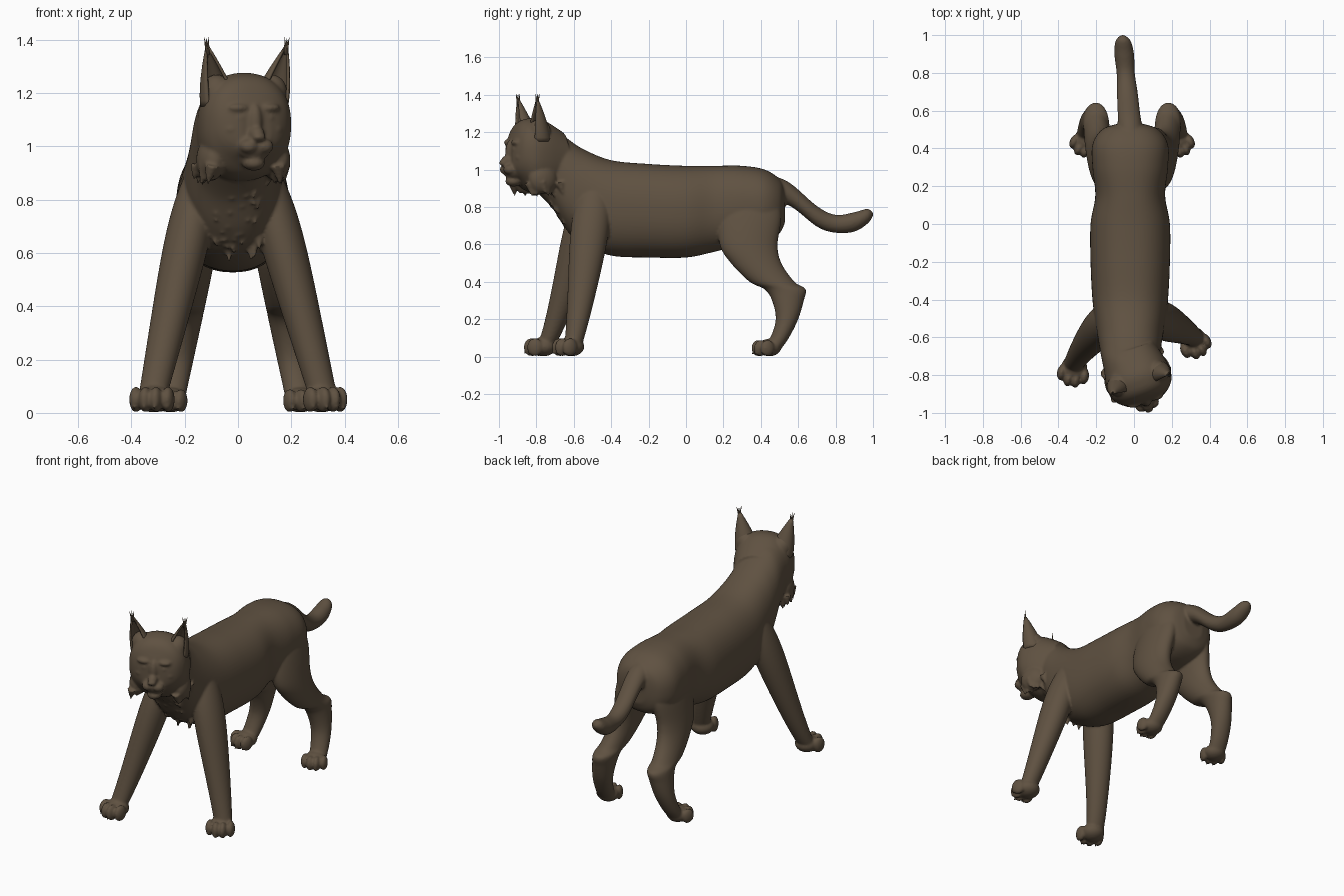
import bpy, bmesh, math, random
from mathutils import Matrix, Vector

if "Cube" in bpy.data.objects:
    bpy.data.objects.remove(bpy.data.objects["Cube"])
random.seed(4)

fur = bpy.data.materials.new("brown_fur")
fur.use_nodes = True
fur.diffuse_color = (.115, .083, .053, 1)
shader = fur.node_tree.nodes["Principled BSDF"]
shader.inputs["Base Color"].default_value = fur.diffuse_color
shader.inputs["Roughness"].default_value = .8

# The head is turned a little towards the model's left
head_frame = Matrix.Translation((.01, -.78, 0)) @ Matrix.Rotation(math.radians(19), 4, 'Z')
world_frame = Matrix.Identity(4)


def make_object(name, bm):
    bmesh.ops.recalc_face_normals(bm, faces=bm.faces)
    for face in bm.faces:
        face.smooth = True
    mesh = bpy.data.meshes.new(name)
    bm.to_mesh(mesh)
    bm.free()
    mesh.materials.append(fur)
    obj = bpy.data.objects.new(name, mesh)
    bpy.context.collection.objects.link(obj)
    return obj


def mix(start, end, t):
    return start + (end - start) * t


def smooth_rows(rows, steps=8):
    """Run a smooth spline through the rows of a profile."""
    ends = [rows[0], *rows, rows[-1]]
    result = []
    for before, here, after, beyond in zip(ends, ends[1:], ends[2:], ends[3:]):
        for step in range(steps):
            t = step / steps
            blend = []
            for a, b, c, d in zip(before, here, after, beyond):
                slope_in, slope_out = (c - a) / 2, (d - b) / 2
                ease = t * t * (3 - 2 * t)
                blend.append(mix(b, c, ease) + slope_in * t * (1 - t)**2
                             - slope_out * t * t * (1 - t))
            result.append(blend)
    return result + [rows[-1]]


def skin(bm, rings):
    """Close a tube of rings, each given as a list of points."""
    rings = [[bm.verts.new(point) for point in ring] for ring in rings]
    for low, high in zip(rings, rings[1:]):
        for k in range(len(low)):
            bm.faces.new((low[k - 1], low[k], high[k], high[k - 1]))
    bm.faces.new(rings[0])
    bm.faces.new(rings[-1])


def oval(centre, across, along, power=2, count=64):
    """Rounded ring spanned by two vectors; more power makes it squarer."""
    def bulge(value):
        return math.copysign(abs(value)**(2 / power), value)
    angles = [math.tau * k / count for k in range(count)]
    return [Vector(centre) + Vector(across) * bulge(math.cos(a))
            + Vector(along) * bulge(math.sin(a)) for a in angles]


def trunk(bm, x, rows, frame=world_frame):
    """Lengthwise form from rows of y, top, bottom and half width."""
    rings = []
    for y, top, bottom, half in smooth_rows(rows):
        ring = oval((x, y, (top + bottom) / 2), (half, 0, 0), (0, 0, (top - bottom) / 2), 2.3)
        rings.append([frame @ point for point in ring])
    skin(bm, rings)


def ball(bm, place, size, frame=world_frame):
    matrix = frame @ Matrix.Translation(place) @ Matrix.Diagonal((*size, 1))
    bmesh.ops.create_uvsphere(bm, u_segments=24, v_segments=16, radius=1, matrix=matrix)


def spike(bm, root, tip, radius, frame=world_frame):
    root, tip = frame @ Vector(root), frame @ Vector(tip)
    line = tip - root
    turn = line.to_track_quat('Z', 'Y').to_matrix().to_4x4()
    bmesh.ops.create_cone(bm, cap_ends=True, segments=8, radius1=radius,
                          radius2=radius / 20, depth=line.length,
                          matrix=Matrix.Translation((root + tip) / 2) @ turn)


def paw(bm, x, y, heading, scale):
    frame = (Matrix.Translation((x, y, 0)) @ Matrix.Rotation(math.radians(heading), 4, 'Z')
             @ Matrix.Scale(scale, 4))
    ball(bm, (0, .02, .057), (.075, .075, .055), frame)
    for toe in (-1.5, -.5, .5, 1.5):
        toe_x, toe_y = toe * .044, toe * toe * .014 - .05
        ball(bm, (toe_x, toe_y, .054), (.026, .045, .052), frame)
        spike(bm, (toe_x, toe_y - .03, .03), (toe_x, toe_y - .05, .01), .01, frame)


bm = bmesh.new()

# Torso and neck
trunk(bm, -.02, [
    (-.82, 1.25, .9, .13), (-.72, 1.23, .8, .15), (-.64, 1.17, .68, .165), (-.55, 1.11, .6, .18),
    (-.4, 1.05, .54, .2), (-.2, 1.03, .53, .21), (0, 1.02, .53, .21),
    (.15, 1.02, .56, .185), (.3, 1.02, .6, .2), (.42, 1, .62, .2),
    (.5, .95, .66, .15), (.53, .9, .72, .07)])

# Tail, hanging in a shallow curve
tail = []
for y, z, radius in smooth_rows([
        (.42, .9, .08), (.55, .87, .062), (.7, .75, .055), (.8, .71, .048),
        (.9, .72, .052), (.97, .75, .04), (1, .76, .01)]):
    tail.append(oval((.02 - y * .08, y, z), (radius, 0, 0), (0, 0, radius)))
skin(bm, tail)

# Front legs taper straight from shoulder to paw, the right one stepping ahead
for side, foot_y, heading in ((1, -.61, 25), (-1, -.76, -10)):
    rings = []
    for step in range(40):
        t = step / 39
        centre = (mix(side * .325, side * .1 - .02, t), mix(foot_y, -.48, t**.8), mix(.04, .97, t))
        taper = 1 - t**6 * .7
        rings.append(oval(centre, (mix(.052, .11, t) * taper, 0, 0),
                          (0, mix(.045, .14, t) * taper, 0)))
    skin(bm, rings)
    paw(bm, side * .32, foot_y - .02, heading, .93)

# Hind legs from rows of height, front and back
for side in (1, -1):
    rings = []
    for z, front, back in smooth_rows([
            (.03, .4, .5), (.1, .45, .55), (.2, .48, .6), (.3, .46, .63), (.36, .42, .64),
            (.4, .34, .58), (.5, .24, .51), (.6, .18, .49), (.75, .18, .51),
            (.88, .25, .48), (.95, .34, .4)]):
        taper = 1 - z**6 * .8
        rings.append(oval((side * (.25 - z / 6) - .01, (front + back) / 2, z),
                          ((.05 + z / 20) * taper, 0, 0), (0, (back - front) / 2, 0)))
    skin(bm, rings)
    paw(bm, side * .25 - .01, .43, side * 22, .85)

# Skull
trunk(bm, 0, [
    (.12, 1.2, .9, .14), (0, 1.27, .87, .17), (-.08, 1.27, .89, .172),
    (-.13, 1.24, .94, .145), (-.16, 1.18, .97, .105), (-.175, 1.13, .99, .06)], head_frame)

# Muzzle, nose bridge, nose and chin
ball(bm, (0, -.15, 1), (.07, .055, .055), head_frame)
ball(bm, (0, -.165, 1.09), (.028, .03, .07), head_frame)
ball(bm, (0, -.185, 1.045), (.03, .035, .03), head_frame)
ball(bm, (0, -.212, 1.035), (.026, .018, .016), head_frame)
ball(bm, (0, -.15, .937), (.042, .045, .028), head_frame)
for side in (1, -1):
    # Lip, brow, cheekbone, eye, ear root and jowl
    ball(bm, (side * .03, -.18, 1), (.036, .036, .028), head_frame)
    ball(bm, (side * .06, -.15, 1.145), (.045, .032, .018), head_frame)
    ball(bm, (side * .08, -.14, 1.065), (.04, .03, .026), head_frame)
    ball(bm, (side * .058, -.155, 1.108), (.022, .022, .014), head_frame)
    ball(bm, (side * .11, -.04, 1.2), (.058, .06, .07), head_frame)
    ball(bm, (side * .13, -.03, .95), (.05, .08, .08), head_frame)
    # Cheek ruff
    for lock in range(9):
        x, y = side * random.uniform(.1, .16), lock / 50 - .1
        tip = (x + side * .015, y + .015, random.uniform(.845, .875))
        spike(bm, (x, y, .93), tip, .03, head_frame)

# Chest fur
for lock in range(30):
    x, z = random.uniform(-.09, .08), random.uniform(.58, .84)
    y = -.15 - z * .68
    spike(bm, (x, y, z + .03), (x, y - .015, z - .03), .018)

body = make_object("body", bm)
remesh = body.modifiers.new("fuse_parts", 'REMESH')
remesh.mode = 'VOXEL'
remesh.voxel_size = .0075
remesh.use_smooth_shade = True
soften = body.modifiers.new("soften", 'SMOOTH')
soften.iterations = 4

# Ears: cupped shells open to the front
for side, label in ((1, "left"), (-1, "right")):
    bm = bmesh.new()
    grid = []
    for level in range(11):
        t = level / 10
        radius = mix(.07, .004, t**1.4)
        row = []
        for step in range(17):
            angle = math.radians(mix(-40, 220, step / 16))
            point = Vector((side * mix(.096, .155, t) + radius * math.cos(angle),
                            radius * math.sin(angle) * .9 - mix(.04, .07, t),
                            mix(1.15, 1.37, t)))
            row.append(bm.verts.new(head_frame @ point))
        grid.append(row)
    for low, high in zip(grid, grid[1:]):
        for k in range(1, len(low)):
            bm.faces.new((low[k - 1], low[k], high[k], high[k - 1]))
    ear = make_object(label + "_ear", bm)
    thick = ear.modifiers.new("thickness", 'SOLIDIFY')
    thick.thickness = .01
    thick.offset = 0

    # Tufts at the tip
    bm = bmesh.new()
    for lean in (-1, 0, 1):
        spike(bm, (side * .155, -.07, 1.345),
              (side * .16 + lean * .012, lean * .008 - .07, 1.41), .008, head_frame)
    make_object(label + "_ear_tuft", bm)
